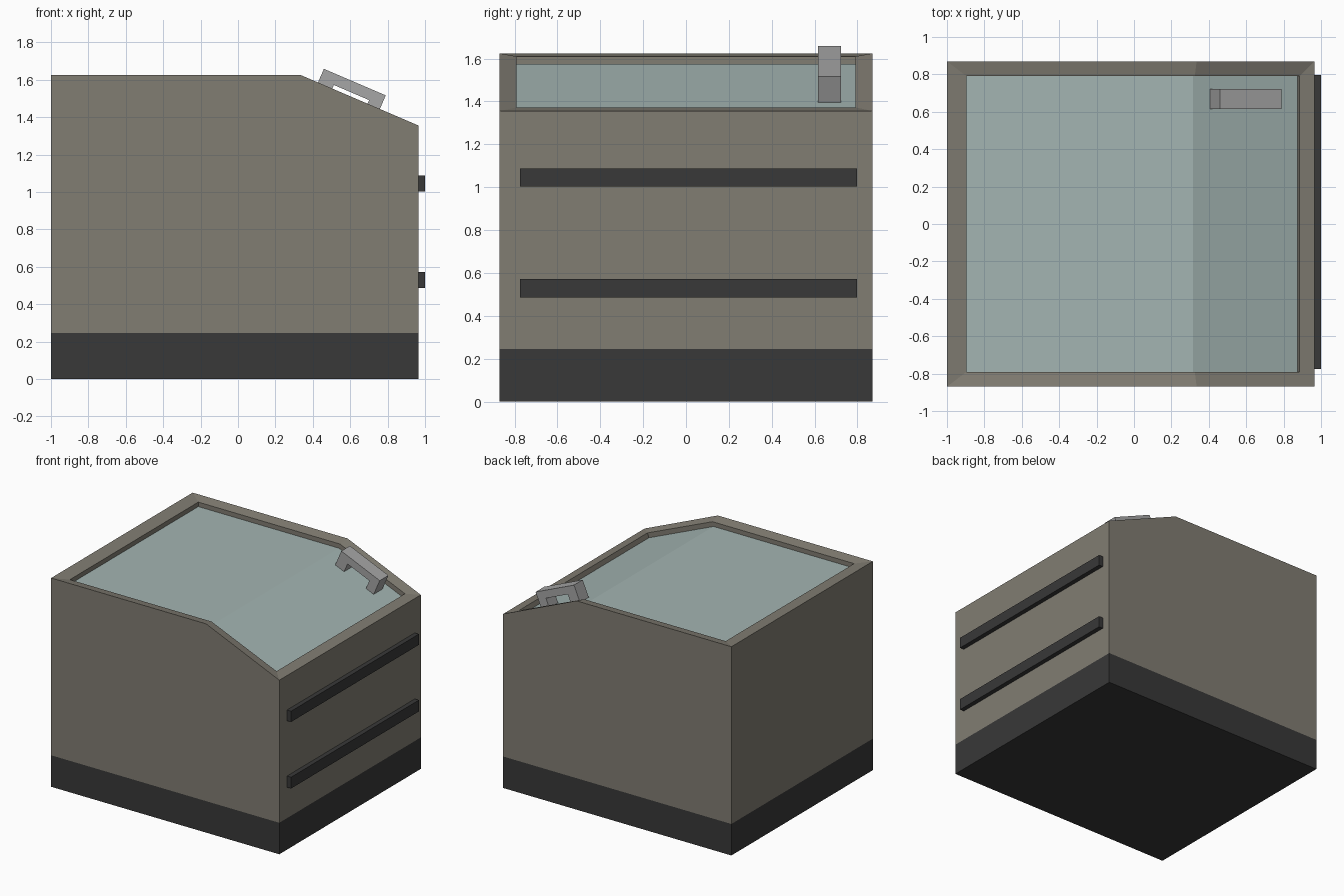
import bpy

if "Cube" in bpy.data.objects:
    bpy.data.objects.remove(bpy.data.objects["Cube"])


def material(name, rgb):
    m = bpy.data.materials.new(name)
    m.diffuse_color = (*rgb, 1)
    m.use_nodes = True
    m.node_tree.nodes["Principled BSDF"].inputs["Base Color"].default_value = m.diffuse_color
    return m


shell_mat = material("shell_grey", (0.22, 0.205, 0.17))
dark_mat = material("dark_trim", (0.04, 0.04, 0.04))
glass_mat = material("glass", (0.37, 0.46, 0.445))
metal_mat = material("metal", (0.38, 0.38, 0.38))


def make(name, verts, faces, mat):
    mesh = bpy.data.meshes.new(name)
    mesh.from_pydata(verts, [], faces)
    mesh.materials.append(mat)
    obj = bpy.data.objects.new(name, mesh)
    bpy.context.collection.objects.link(obj)
    return obj


def extrude_y(name, profile, y0, y1, mat):
    """Solid from a counter-clockwise (x, z) profile swept along y."""
    n = len(profile)
    verts = [(x, y, z) for y in (y0, y1) for x, z in profile]
    faces = [list(range(n)), list(range(2 * n - 1, n - 1, -1))]
    faces += [[(i + 1) % n, i, n + i, n + (i + 1) % n] for i in range(n)]
    return make(name, verts, faces, mat)


def rect(x0, x1, z0, z1):
    return [(x0, z0), (x1, z0), (x1, z1), (x0, z1)]


def ring(profile, y):
    """Counter-clockwise loop of six points around the lid outline."""
    return ([(x, -y, z) for x, z in profile]
            + [(x, y, z) for x, z in reversed(profile)])


# Plinth
extrude_y("plinth", rect(-1, 0.965, 0, 0.245), -0.87, 0.87, dark_mat)

# Shell: outer walls, mitred rim and inner recess walls
foot = [(-1, 0.245), (0.335, 0.245), (0.965, 0.245)]
outer = [(-1, 1.625), (0.335, 1.625), (0.965, 1.355)]
inner = [(-0.895, 1.61), (0.325, 1.61), (0.885, 1.373)]
pane = [(-0.895, 1.575), (0.316, 1.575), (0.873, 1.338)]
loops = [ring(foot, 0.87), ring(outer, 0.87), ring(inner, 0.79), ring(pane, 0.79)]
faces = [[6 * k + i, 6 * k + (i + 1) % 6, 6 * k + 6 + (i + 1) % 6, 6 * k + 6 + i]
         for k in range(3) for i in range(6)]
make("shell", sum(loops, []), faces, shell_mat)

# Glass lid with a flat and a sloping panel
make("glass_lid", ring(pane, 0.79), [[0, 1, 4, 5], [1, 2, 3, 4]], glass_mat)

# Bumper rails on the right side
for name, z0, z1 in (("lower_rail", 0.485, 0.573), ("upper_rail", 1.003, 1.087)):
    extrude_y(name, rect(0.965, 1.0, z0, z1), -0.775, 0.797, dark_mat)

# Lid handle: U profile tilted along the slope, legs standing on the glass
U, N = (0.919, -0.394), (0.394, 0.919)
bridge = [(0, -0.135), (0.083, -0.135), (0.083, -0.058), (0.288, -0.058),
          (0.288, -0.135), (0.36, -0.135), (0.36, 0), (0, 0)]
profile = [(0.459 + a * U[0] + b * N[0], 1.658 + a * U[1] + b * N[1])
           for a, b in bridge]
extrude_y("lid_handle", profile, 0.615, 0.722, metal_mat)
